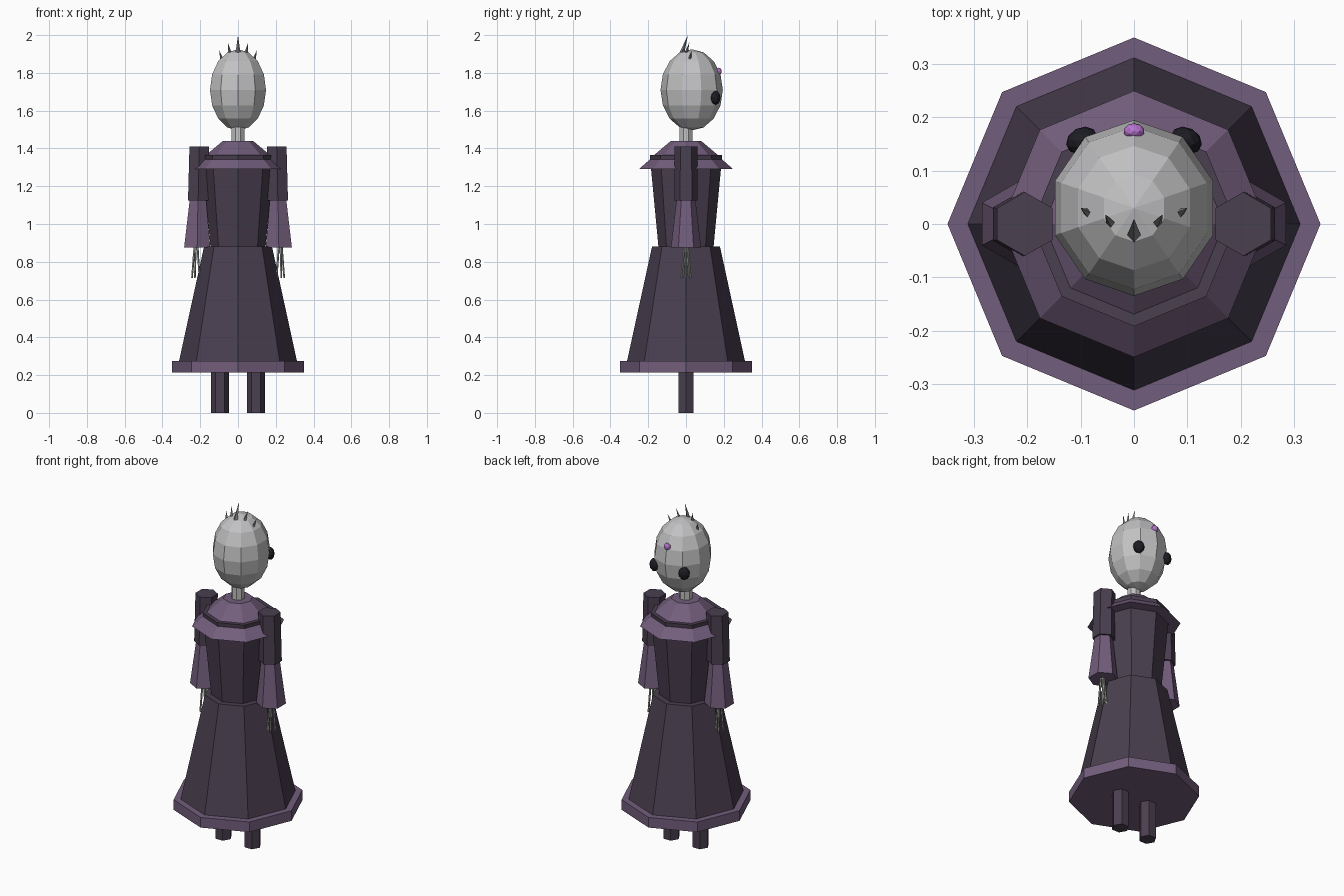
import bpy, bmesh
from math import pi, sin, cos, tau
from mathutils import Matrix

cube = bpy.data.objects.get("Cube")
if cube:
    bpy.data.objects.remove(cube, do_unlink=True)


def material(name, r, g, b):
    m = bpy.data.materials.new(name)
    m.use_nodes = True
    m.diffuse_color = (r, g, b, 1)
    bsdf = next(n for n in m.node_tree.nodes if n.type == 'BSDF_PRINCIPLED')
    bsdf.inputs["Base Color"].default_value = (r, g, b, 1)
    bsdf.inputs["Roughness"].default_value = 0.8
    return m


DARK = material("dark plum cloth", 0.068, 0.05, 0.08)
TRIM = material("mauve trim", 0.17, 0.11, 0.20)
SKIN = material("pale grey skin", 0.54, 0.54, 0.55)
BONE = material("bone grey", 0.40, 0.40, 0.37)
SPIKE = material("spike grey", 0.22, 0.22, 0.23)
BLACK = material("eye black", 0.012, 0.012, 0.018)
VIOLET = material("violet gem", 0.50, 0.18, 0.65)


def finish(bm, name, mat):
    bmesh.ops.remove_doubles(bm, verts=bm.verts, dist=0.00001)
    bmesh.ops.recalc_face_normals(bm, faces=bm.faces)
    mesh = bpy.data.meshes.new(name)
    bm.to_mesh(mesh)
    bm.free()
    mesh.materials.append(mat)
    ob = bpy.data.objects.new(name, mesh)
    bpy.context.collection.objects.link(ob)
    return ob


def loft(name, mat, sides, rings, phase=0.0, squash=1.0):
    """Join level rings (radius, x, y, z) from bottom to top, closed at both ends."""
    bm = bmesh.new()
    loops = []
    for r, x, y, z in rings:
        angles = [phase + tau * i / sides for i in range(sides)]
        loops.append([bm.verts.new((x + r * squash * cos(a), y + r * sin(a), z))
                      for a in angles])
    for low, high in zip(loops, loops[1:]):
        for i in range(sides):
            j = (i + 1) % sides
            bm.faces.new((low[i], low[j], high[j], high[i]))
    if rings[0][0] > 0:
        bm.faces.new(loops[0][::-1])
    if rings[-1][0] > 0:
        bm.faces.new(loops[-1])
    return finish(bm, name, mat)


def garment(name, mat, *profile):
    return loft(name, mat, 8, [(r, 0, 0, z) for r, z in profile])


def bead(name, mat, centre, size, turn=0.0):
    bm = bmesh.new()
    matrix = (Matrix.Translation(centre) @ Matrix.Rotation(turn, 4, 'Z')
              @ Matrix.Diagonal((*size, 1)))
    bmesh.ops.create_icosphere(bm, subdivisions=2, radius=1, matrix=matrix)
    return finish(bm, name, mat)


# Dress
garment("hem", TRIM, (0.35, 0.215), (0.35, 0.275))
garment("skirt", DARK, (0.313, 0.27), (0.18, 0.88))
garment("bodice", DARK, (0.145, 0.87), (0.192, 1.365))
garment("lower_cape", TRIM, (0.25, 1.29), (0.185, 1.347))
garment("upper_cape", TRIM, (0.175, 1.36), (0.08, 1.44))

# Neck and head
loft("neck", SKIN, 8, [(0.036, 0, 0, 1.42), (0.036, 0, 0, 1.53)], pi / 8)
steps = 8
head = []
for k in range(steps + 1):
    a = pi * k / steps
    r = 0 if k in (0, steps) else 0.165 * sin(a)
    head.append((r, 0, 0.03, 1.71 - 0.215 * cos(a)))
loft("head", SKIN, 10, head, pi / 2, 0.945)
bead("forehead_gem", VIOLET, (0, 0.174, 1.808), (0.02, 0.015, 0.02))

# Crown spike in the middle
loft("middle_spike", SPIKE, 4, [(0.014, 0, -0.024, 1.9), (0, 0, 0.01, 2.0)])

for s, side in ((1, "left"), (-1, "right")):
    # Legs
    loft(side + "_leg", DARK, 6, [(0.047, s * 0.095, 0, 0), (0.047, s * 0.095, 0, 0.25)])

    # Arms
    loft(side + "_upper_arm", DARK, 6,
         [(0.062, s * 0.211, 0, 1.125), (0.06, s * 0.205, 0, 1.41)], pi / 2)
    loft(side + "_sleeve", TRIM, 6,
         [(0.08, s * 0.216, 0, 0.875), (0.05, s * 0.212, 0, 1.13)], pi / 2)

    # Bony fingers spreading from the cuff
    for i in range(5):
        dx, dy = cos(tau * i / 5), sin(tau * i / 5)
        x = s * 0.222
        loft(f"{side}_finger_{i + 1}", BONE, 5,
             [(0.005, x + s * dx * 0.022, dy * 0.026, 0.715),
              (0.006, x + s * dx * 0.008, dy * 0.009, 0.89)])

    # Eyes
    bead(side + "_eye", BLACK, (s * 0.098, 0.157, 1.668), (0.031, 0.024, 0.037), -s * 0.5)

    # Crown spikes
    loft(side + "_inner_spike", SPIKE, 4,
         [(0.011, s * 0.041, -0.002, 1.895), (0, s * 0.054, 0.018, 1.962)])
    loft(side + "_outer_spike", SPIKE, 4,
         [(0.011, s * 0.082, 0.017, 1.862), (0, s * 0.1, 0.03, 1.92)])
